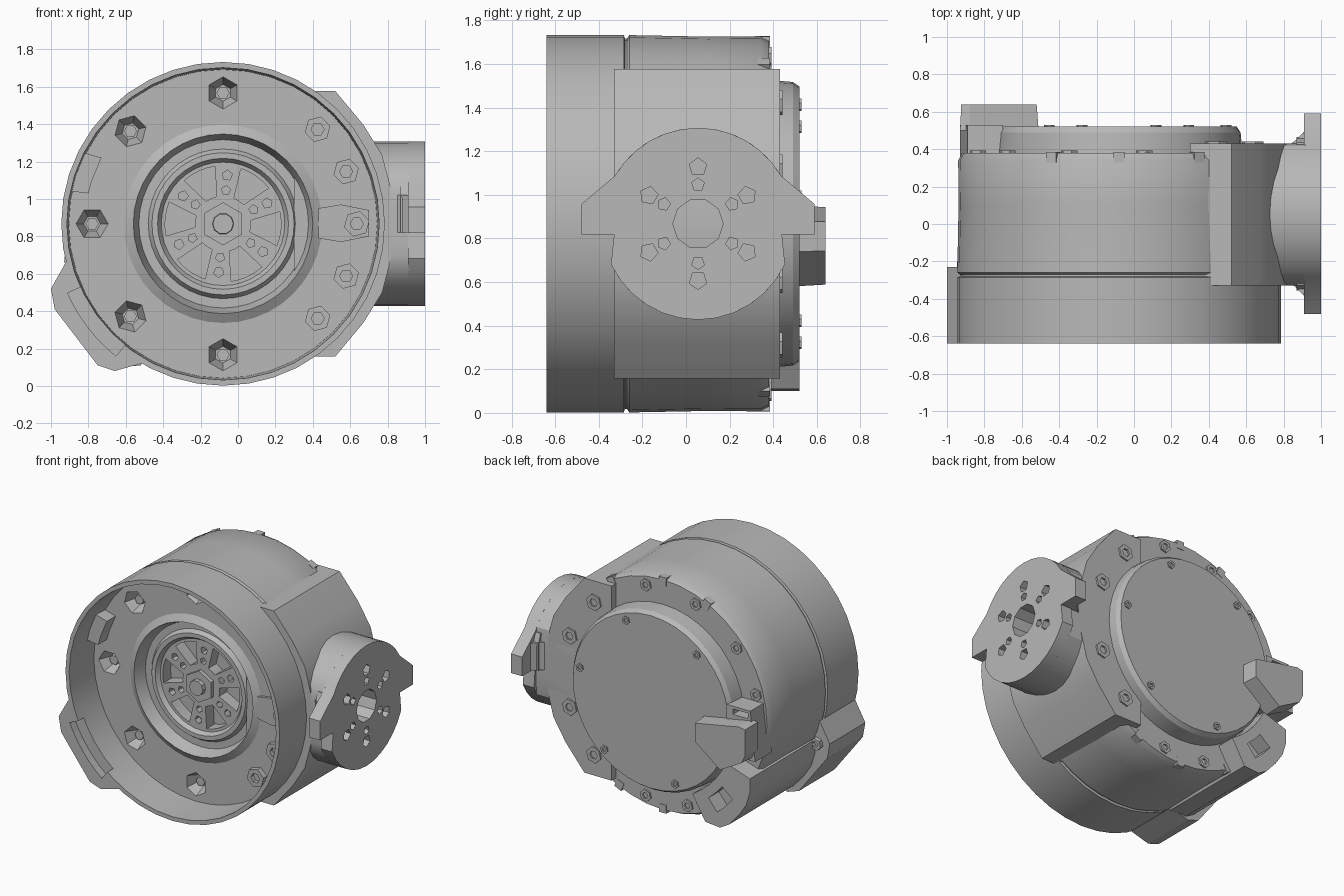
import bpy, bmesh, math

cube = bpy.data.objects.get("Cube")
if cube:
    bpy.data.objects.remove(cube, do_unlink=True)

CX, CZ, R = -0.08, 0.867, 0.865      # main axis runs along y

grey = bpy.data.materials.new("housing grey")
grey.use_nodes = True
grey.diffuse_color = (0.48, 0.48, 0.48, 1)
grey.node_tree.nodes["Principled BSDF"].inputs["Base Color"].default_value = (0.48, 0.48, 0.48, 1)


def finish(name, bm):
    bmesh.ops.recalc_face_normals(bm, faces=bm.faces)
    mesh = bpy.data.meshes.new(name)
    bm.to_mesh(mesh)
    bm.free()
    mesh.materials.append(grey)
    ob = bpy.data.objects.new(name, mesh)
    bpy.context.collection.objects.link(ob)
    return ob


def add_prism(bm, pts, axis, a, b, taper=1.0):
    """Extrude an outline from a to b along an axis, scaling the far end."""
    mu = sum(p[0] for p in pts) / len(pts)
    mv = sum(p[1] for p in pts) / len(pts)

    def place(u, v, w):
        return {"x": (w, u, v), "y": (u, w, v), "z": (u, v, w)}[axis]
    near = [bm.verts.new(place(u, v, a)) for u, v in pts]
    far = [bm.verts.new(place(mu + (u - mu) * taper, mv + (v - mv) * taper, b)) for u, v in pts]
    bm.faces.new(near)
    bm.faces.new(far[::-1])
    for i in range(len(pts)):
        j = (i + 1) % len(pts)
        bm.faces.new((near[i], far[i], far[j], near[j]))


def prism(name, pts, axis, a, b, taper=1.0):
    bm = bmesh.new()
    add_prism(bm, pts, axis, a, b, taper)
    return finish(name, bm)


def polar(c, r, deg):
    t = math.radians(deg)
    return (c[0] + r * math.cos(t), c[1] + r * math.sin(t))


def arc(c, r, a0, a1, n):
    return [polar(c, r, a0 + (a1 - a0) * i / n) for i in range(n + 1)]


def ngon(c, r, n, turn=0):
    return [polar(c, r, turn + 360 * i / n) for i in range(n)]


def lathe(name, profile, n):
    """Revolve (radius, y) points about the main axis; the ends lie on it."""
    bm = bmesh.new()
    rings = []
    for r, y in profile:
        if r == 0:
            rings.append([bm.verts.new((CX, y, CZ))] * n)
        else:
            rings.append([bm.verts.new((x, y, z)) for x, z in ngon((CX, CZ), r, n)])
    for p, q in zip(rings, rings[1:]):
        for i in range(n):
            j = (i + 1) % n
            bm.faces.new(list(dict.fromkeys((p[i], p[j], q[j], q[i]))))
    return finish(name, bm)


def cut(targets, bm):
    tool = finish("cutter", bm)
    tool.hide_render = True
    for ob in targets:
        mod = ob.modifiers.new("cut", "BOOLEAN")
        mod.operation, mod.solver, mod.object = "DIFFERENCE", "EXACT", tool
        bpy.context.view_layer.objects.active = ob
        bpy.ops.object.modifier_apply(modifier=mod.name)
    bpy.data.objects.remove(tool, do_unlink=True)


def smooth(ob):
    bpy.ops.object.select_all(action="DESELECT")
    ob.select_set(True)
    bpy.context.view_layer.objects.active = ob
    bpy.ops.object.shade_smooth_by_angle(angle=math.radians(28))


C = (CX, CZ)
FLOOR, BACK, CAP = -0.37, 0.38, 0.52

# Round housing: recessed front face, stepped rings, seam groove, rear cap
housing = lathe("housing", [
    (0, -0.31), (0.33, -0.31), (0.35, -0.34), (0.38, -0.34), (0.40, -0.31),
    (0.45, -0.31), (0.48, -0.40), (0.53, FLOOR), (0.825, FLOOR),
    (0.835, -0.64), (R, -0.64), (R, -0.285), (0.85, -0.28), (0.85, -0.27),
    (R, -0.26), (0.858, 0.1), (0.86, 0.34), (0.84, BACK), (0.66, BACK),
    (0.65, 0.49), (0.63, CAP), (0, CAP)], 40)

# Spoke windows, small hub holes and tapered bolt recesses
cuts = bmesh.new()
for k in range(6):
    a = 85 + 60 * k
    window = arc(C, 0.31, a + 13, a + 47, 4) + arc(C, 0.15, a + 42, a + 18, 2)
    add_prism(cuts, window, "y", -0.4, -0.22)
    for r, size in ((0.18, 0.025), (0.26, 0.028)):
        add_prism(cuts, ngon(polar(C, r, a), size, 5, a), "y", -0.4, -0.26)
recess_angles = (90, 135, 180, 225, 270)
for a in recess_angles:
    add_prism(cuts, ngon(polar(C, 0.70, a), 0.09, 6, a), "y", FLOOR - 0.01, FLOOR + 0.1, 0.5)
cut([housing], cuts)

# Connector bulge on the lower side of the front ring, with a shallow rim notch
bulge = prism("connector_bulge", [(-0.91, 0.68), (-1.0, 0.52), (-0.98, 0.41), (-0.75, 0.11),
                                  (-0.66, 0.08), (-0.48, 0.13)] + arc(C, 0.845, 238, 196, 8),
              "y", -0.64, -0.23)
notch = bmesh.new()
add_prism(notch, arc(C, 0.80, 204, 231, 6) + arc(C, 0.91, 231, 204, 6), "y", -0.7, -0.58)
cut([housing, bulge], notch)
smooth(housing)

# Hub with its centre pin
prism("hub_collar", ngon(C, 0.115, 6, 30), "y", -0.34, -0.28)
prism("hub_pin", ngon(C, 0.055, 10), "y", -0.37, -0.3, 1.1)

# Screws in the recesses and raised bolts on the front floor
for a in recess_angles:
    prism("recess_screw", ngon(polar(C, 0.70, a), 0.035, 6), "y", FLOOR + 0.05, FLOOR + 0.11)


def socket_bolt(name, c, r, y0, y1):
    ob = prism(name, ngon(c, r, 6, 15), "y", y0, y1)
    hole = bmesh.new()
    depth = (y1 - y0) * 0.5
    add_prism(hole, ngon(c, r * 0.5, 6), "y", y1 - depth, y1 + depth)
    cut([ob], hole)


for a in (-45, -23, 0, 23, 45):
    socket_bolt("front_bolt", polar(C, 0.715, a), 0.07, FLOOR + 0.02, FLOOR - 0.04)
for a in (204, 230):
    socket_bolt("bulge_bolt", polar(C, 0.90, a), 0.045, -0.25, -0.2)

# Locating tab and stop block on the front floor
prism("locating_tab", [(0.43, 0.79), (0.55, 0.77), (0.70, 0.80), (0.70, 0.94),
                       (0.55, 0.97), (0.43, 0.95)], "y", FLOOR - 0.02, FLOOR + 0.03)
prism("stop_block", arc(C, 0.84, 153, 168, 3) + [(-0.80, 1.03), (-0.78, 1.10), (-0.73, 1.22)],
      "y", FLOOR - 0.1, FLOOR + 0.02)

# Cable duct running to the rear, with an open end
duct = prism("cable_duct", [(-0.88, 0.52), (-0.88, 0.42), (-0.85, 0.32), (-0.79, 0.23),
                            (-0.71, 0.14), (-0.64, 0.10), (-0.52, 0.11)]
             + arc(C, 0.67, 240, 205, 5), "y", -0.25, CAP)
mouth = bmesh.new()
add_prism(mouth, arc(C, 0.85, 219, 231, 2) + arc(C, 0.74, 231, 219, 2), "y", 0.40, 0.6)
cut([duct], mouth)
smooth(duct)

# Rear plug: angled head over an upright block
prism("plug_head", [(-0.51, 0.88), (-0.51, 0.74), (-0.72, 0.58), (-0.90, 0.68),
                    (-0.93, 0.74), (-0.93, 0.94), (-0.88, 0.95)], "y", 0.50, 0.64, 0.96)
block = prism("plug_block", [(-0.93, 0.66), (-0.70, 0.66), (-0.70, 1.02), (-0.89, 1.02)],
              "y", 0.34, 0.53)
slot = bmesh.new()
add_prism(slot, [(-0.87, 0.96), (-0.75, 0.96), (-0.75, 1.0), (-0.87, 1.0)], "y", 0.45, 0.6)
cut([block], slot)

# Side bracket with a rounded outer face
half = [(0.30, 0.71), (0.52, 0.71), (0.67, 0.53), (0.77, 0.37), (0.815, 0.2)]
bracket = prism("side_bracket", [(x, CZ + d) for x, d in half]
                + [(x, CZ - d) for x, d in half[::-1]], "y", -0.33, 0.43)
smooth(bracket)

# Output flange with two ears and a ring of holes
F = (0.055, CZ)


def ear(s):
    return [(F[0] + s * u, F[1] + v) for u, v in ((0.535, 0.09), (0.535, -0.05), (0.385, -0.05))]


plate = prism("flange_plate", arc(F, 0.44, 30, 150, 12) + ear(-1) + arc(F, 0.44, 205, 335, 12)
              + ear(1)[::-1], "x", 0.91, 1.0)
neck = prism("flange_neck", [(min(max(y, -0.33), 0.43), z) for y, z in ngon(F, 0.44, 32)],
             "x", 0.6, 0.92)
holes = bmesh.new()
for k in range(6):
    a = 30 + 60 * k
    for r, size in ((0.18, 0.03), (0.26, 0.042)):
        add_prism(holes, ngon(polar(F, r, a), size, 5, a), "x", 0.85, 1.1)
cut([plate], holes)
bore = bmesh.new()
add_prism(bore, ngon(F, 0.115, 10), "x", 0.80, 1.1)
cut([plate, neck], bore)
smooth(plate)
smooth(neck)

# Flared gussets between the neck and the ears
for s in (-1, 1):
    prism("ear_gusset", [(F[0] + s * 0.3, 0.82), (F[0] + s * 0.41, 0.82), (F[0] + s * 0.41, 1.0),
                         (F[0] + s * 0.38, 1.08), (F[0] + s * 0.3, 1.08)], "x", 0.87, 0.92)
    prism("ear_fillet", [(0.82, F[0] + s * 0.36), (0.86, F[0] + s * 0.39),
                         (0.92, F[0] + s * 0.45), (0.92, F[0] + s * 0.3)], "z", 0.82, 1.02)

# Rear bolts around the body edge, on the bracket corners and on the cap
for a in (80, 110, 140, 165, 255, 280):
    socket_bolt("rear_bolt", polar(C, 0.78, a), 0.045, BACK - 0.04, BACK + 0.012)
for a in (-47, -20, 20, 47):
    socket_bolt("bracket_bolt", polar(C, 0.76, a), 0.06, 0.40, 0.442)
for k in range(6):
    socket_bolt("cap_screw", polar(C, 0.58, 10 + 60 * k), 0.03, 0.50, 0.53)

# Clips set into the body's rear edge
for a in (60, 90, 115, 240, 270, 295):
    prism("edge_clip", arc(C, 0.86, a - 2, a + 2, 2) + arc(C, 0.80, a + 2, a - 2, 2), "y", 0.33, 0.384)
